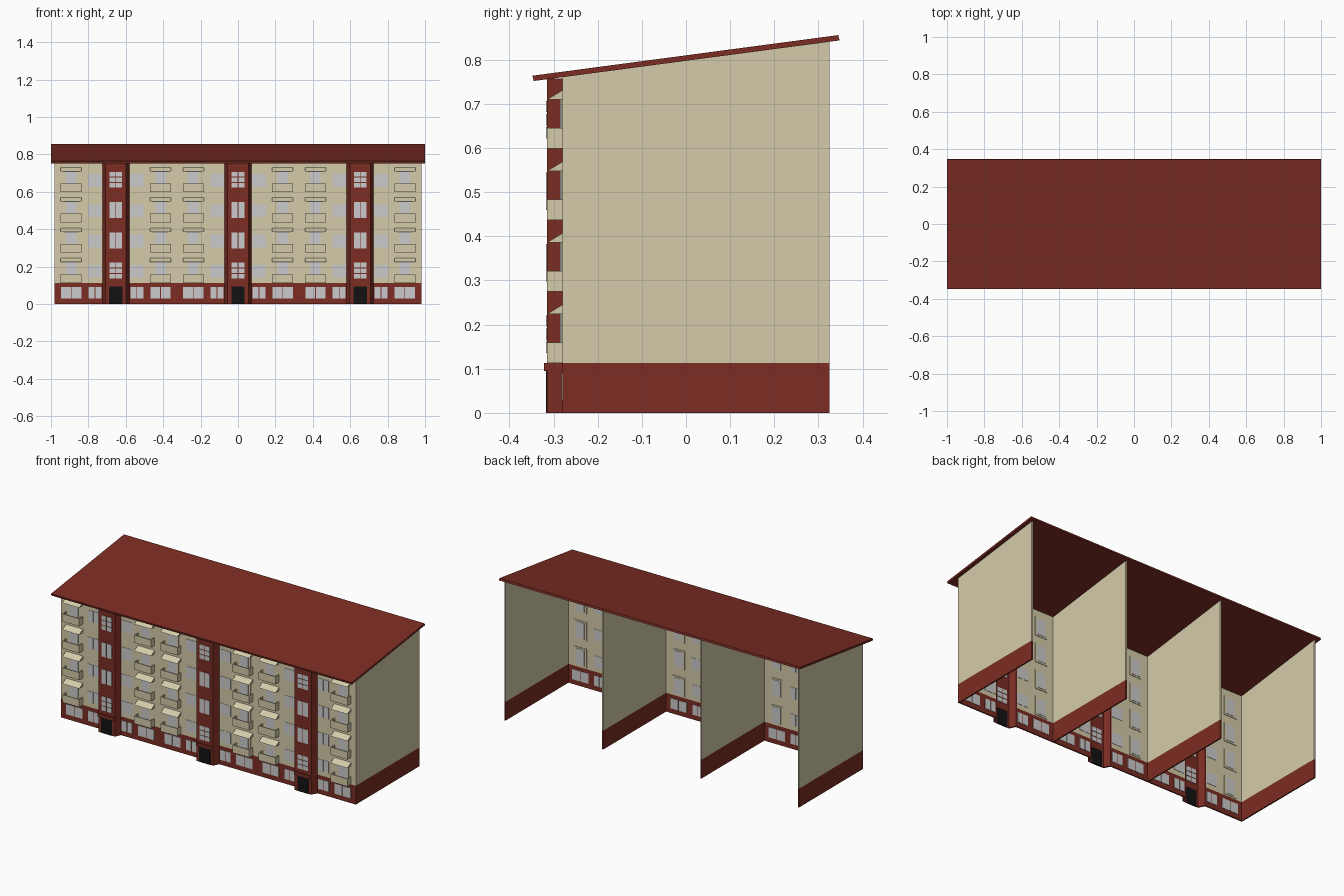
import bpy
import bmesh
from mathutils import Vector

cube = bpy.data.objects.get("Cube")
if cube:
    bpy.data.objects.remove(cube)


def material(name, rgb):
    m = bpy.data.materials.new(name)
    m.use_nodes = True
    col = (*rgb, 1)
    m.diffuse_color = col
    bsdf = m.node_tree.nodes["Principled BSDF"]
    bsdf.inputs["Base Color"].default_value = col
    bsdf.inputs["Roughness"].default_value = 0.9
    return m


BEIGE = material("beige plaster", (0.66, 0.60, 0.40))
RED = material("brick red", (0.20, 0.026, 0.017))
GLASS = material("pale grey glass", (0.60, 0.60, 0.61))
BLACK = material("black door", (0.006, 0.006, 0.006))

parts = {}


def part(name, mat):
    return parts.setdefault(name, (bmesh.new(), mat))[0]


def prism(bm, loop, step):
    """Extrude a closed loop of points along a vector."""
    step = Vector(step)
    low = [bm.verts.new(Vector(p)) for p in loop]
    high = [bm.verts.new(Vector(p) + step) for p in loop]
    bm.faces.new(low)
    bm.faces.new(high[::-1])
    n = len(loop)
    for i in range(n):
        j = (i + 1) % n
        bm.faces.new((low[j], low[i], high[i], high[j]))


def box(bm, x0, x1, y0, y1, z0, z1):
    loop = [(x0, y0, z0), (x1, y0, z0), (x1, y1, z0), (x0, y1, z0)]
    prism(bm, loop, (0, 0, z1 - z0))


def panes(bm, x, z0, z1, half, y0, y1, cols=2, rows=1, gap=0.004):
    """A grid of glass panes centred on x."""
    w = 2 * half / cols
    h = (z1 - z0) / rows
    for c in range(cols):
        for r in range(rows):
            a, b = x - half + c * w, z0 + r * h
            box(bm, a + gap / 2, a + w - gap / 2, y0, y1, b + gap / 2, b + h - gap / 2)


FRONT, OUT, BACK = -0.28, -0.315, 0.325   # wall face, projection, rear edge
T = 0.008                                 # wall thickness
BASE = 0.113
BAY = 0.653                               # width of one section
FLOORS = [BASE + 0.162 * i for i in range(4)]
COL = 0.072                               # stair column half width


def under_roof(y):
    return 0.753 + 0.131 * (y + 0.345)


# Roof slab
prism(part("roof", RED), [(-1, -0.345, 0.752), (-1, 0.348, 0.844),
                          (-1, 0.345, 0.856), (-1, -0.348, 0.764)], (2, 0, 0))

# Cross walls with a red base
for x in (-0.98, -BAY / 2 - T / 2, BAY / 2 - T / 2, 0.98 - T):
    box(part("cross_wall_bases", RED), x, x + T, FRONT + T, BACK, 0, BASE)
    prism(part("cross_walls", BEIGE),
          [(x, FRONT + T, BASE), (x, BACK, BASE),
           (x, BACK, under_roof(BACK)), (x, FRONT + T, under_roof(FRONT + T))], (T, 0, 0))


def balcony(x, z):
    """Parapet tray, wedge canopy and framed balcony door."""
    h, t, top = 0.056, 0.005, z + 0.046
    bm = part("balconies", BEIGE)
    box(bm, x - h, x + h, OUT, FRONT, z, z + t)
    box(bm, x - h, x + h, OUT, OUT + t, z + t, top)
    for a in (x - h, x + h - t):
        box(bm, a, a + t, OUT + t, FRONT, z + t, top)
    prism(part("balcony_canopies", BEIGE),
          [(x - h, OUT, z + 0.111), (x - h, FRONT, z + 0.111), (x - h, FRONT, z + 0.132)],
          (2 * h, 0, 0))
    box(part("balcony_door_frames", BEIGE), x - 0.042, x + 0.042,
        FRONT - 0.003, FRONT + T + 0.003, z + 0.006, z + 0.120)
    panes(part("balcony_glass", GLASS), x, z + 0.014, z + 0.113, 0.03,
          FRONT - 0.005, FRONT + T + 0.005, cols=1)


def half_section(cx, s):
    """Front wall, windows and balconies on one side of a stair column."""
    x0, x1 = sorted((cx + s * COL, cx + s * min(BAY / 2 + 0.001, 0.98 - s * cx)))
    box(part("front_wall_base", RED), x0, x1, FRONT, FRONT + T, 0, BASE)
    box(part("front_wall", BEIGE), x0, x1, FRONT, FRONT + T, BASE, under_roof(FRONT))
    y0, y1 = FRONT - 0.002, FRONT + T + 0.002
    near, far = cx + s * 0.112, cx + s * 0.239
    panes(part("base_windows", GLASS), near, 0.027, 0.092, 0.037, y0, y1)
    panes(part("base_windows", GLASS), far, 0.027, 0.092, 0.056, y0, y1)
    for z in FLOORS:
        panes(part("small_windows", GLASS), near, z + 0.027, z + 0.097, 0.037, y0, y1, gap=0.002)
        balcony(far, z)


def stair_column(cx):
    """Hollow column with slanted cheeks, stair windows and the entrance."""
    f, t = 0.055, 0.006
    outer = [(cx - COL, FRONT + T), (cx - COL, FRONT), (cx - f, OUT),
             (cx + f, OUT), (cx + COL, FRONT), (cx + COL, FRONT + T)]
    inner = [(cx + COL - t, FRONT + T), (cx + f - t, OUT + t),
             (cx - f + t, OUT + t), (cx - COL + t, FRONT + T)]
    prism(part("stair_columns", RED), [(x, y, 0) for x, y in outer + inner], (0, 0, 0.758))
    y0, y1 = OUT - 0.002, OUT + t + 0.002
    for i, z in enumerate(FLOORS):
        panes(part("stair_windows", GLASS), cx, z + 0.021, z + 0.110, 0.036, y0, y1,
              rows=3 if i in (0, 3) else 1)
    box(part("entrance_doors", BLACK), cx - 0.036, cx + 0.036, y0, y1, 0, 0.095)
    box(part("door_lintels", RED), cx - f, cx + f, OUT - 0.007, OUT, 0.095, BASE)


for cx in (-BAY, 0, BAY):
    stair_column(cx)
    for side in (-1, 1):
        half_section(cx, side)

# Turn every collected part into an object
for name, (bm, mat) in parts.items():
    bmesh.ops.recalc_face_normals(bm, faces=bm.faces[:])
    mesh = bpy.data.meshes.new(name)
    bm.to_mesh(mesh)
    bm.free()
    mesh.materials.append(mat)
    bpy.context.collection.objects.link(bpy.data.objects.new(name, mesh))
